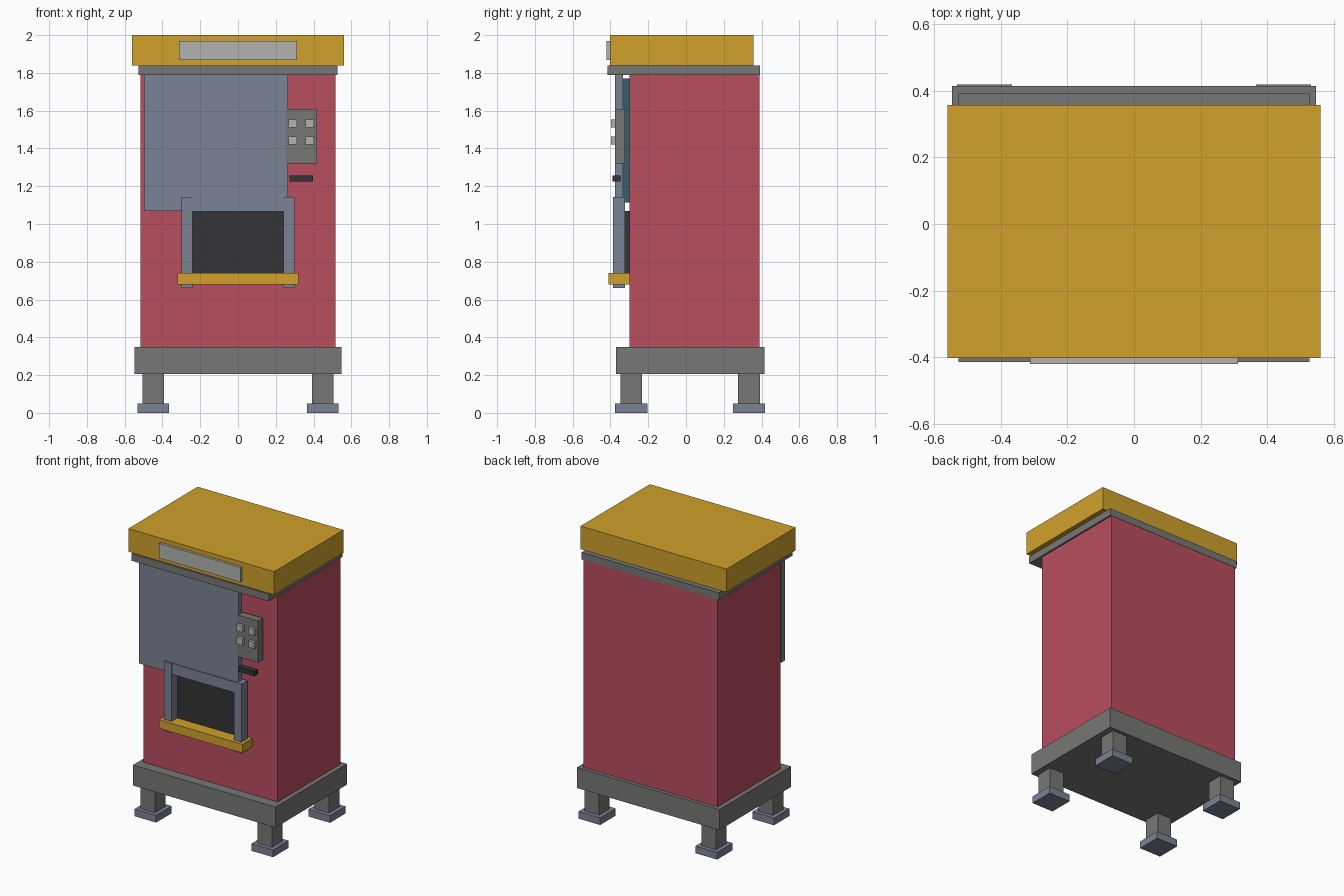
import bpy
import bmesh

if "Cube" in bpy.data.objects:
    bpy.data.objects.remove(bpy.data.objects["Cube"])


def material(name, rgb):
    m = bpy.data.materials.new(name)
    m.diffuse_color = (*rgb, 1)
    m.use_nodes = True
    m.node_tree.nodes["Principled BSDF"].inputs["Base Color"].default_value = m.diffuse_color
    return m


RED = material("red_paint", (0.49, 0.077, 0.112))
GOLD = material("gold_paint", (0.63, 0.356, 0.025))
STEEL = material("blue_steel", (0.195, 0.223, 0.296))
GREY = material("dark_grey", (0.184, 0.184, 0.18))
LIGHT = material("light_grey", (0.45, 0.45, 0.44))
BLACK = material("black", (0.034, 0.033, 0.041))
TEAL = material("teal_backing", (0.04, 0.11, 0.14))


def box(name, x, y, z, mat):
    """Box from (min, max) ranges on each axis."""
    bm = bmesh.new()
    bmesh.ops.create_cube(bm, size=1)
    for v in bm.verts:
        v.co = [r[0] if c < 0 else r[1] for c, r in zip(v.co, (x, y, z))]
    mesh = bpy.data.meshes.new(name)
    bm.to_mesh(mesh)
    bm.free()
    mesh.materials.append(mat)
    ob = bpy.data.objects.new(name, mesh)
    bpy.context.collection.objects.link(ob)
    return ob


# Cabinet, base and roof
box("cabinet", (-0.515, 0.515), (-0.30, 0.39), (0.35, 1.79), RED)
box("base_plinth", (-0.547, 0.547), (-0.37, 0.415), (0.207, 0.35), GREY)
box("roof_plate", (-0.527, 0.527), (-0.415, 0.392), (1.79, 1.84), GREY)
box("roof_cap", (-0.56, 0.56), (-0.403, 0.357), (1.84, 2.0), GOLD)
box("sign_plate", (-0.313, 0.313), (-0.42, -0.403), (1.868, 1.97), LIGHT)

# Legs with foot pads
for side, cx in (("left", -0.449), ("right", 0.449)):
    for end, cy in (("front", -0.29), ("back", 0.334)):
        box(f"{end}_{side}_leg", (cx - 0.056, cx + 0.056), (cy - 0.058, cy + 0.058), (0.05, 0.207), GREY)
        box(f"{end}_{side}_foot", (cx - 0.083, cx + 0.083), (cy - 0.085, cy + 0.085), (0, 0.05), STEEL)

# Front panel with its backing
box("front_panel", (-0.498, 0.265), (-0.375, -0.333), (1.07, 1.79), STEEL)
box("panel_backing", (-0.45, 0.22), (-0.333, -0.30), (1.115, 1.77), TEAL)

# Dispensing hatch: dark opening, posts, header and tray
box("hatch_opening", (-0.245, 0.245), (-0.323, -0.30), (0.72, 1.07), BLACK)
for side, s in (("left", -1), ("right", 1)):
    box(f"hatch_{side}_post", sorted((s * 0.24, s * 0.298)), (-0.386, -0.322), (0.66, 1.143), STEEL)
box("hatch_header", (-0.24, 0.24), (-0.38, -0.323), (1.065, 1.14), STEEL)
box("hatch_tray", (-0.32, 0.32), (-0.41, -0.30), (0.68, 0.74), GOLD)

# Control box, buttons and slot
box("control_box", (0.255, 0.418), (-0.377, -0.324), (1.32, 1.61), GREY)
for col, x in enumerate((0.29, 0.38)):
    for row, z in enumerate((1.442, 1.532)):
        box(f"button_{row}_{col}", (x - 0.022, x + 0.022), (-0.398, -0.377), (z - 0.022, z + 0.022), LIGHT)
box("coin_slot", (0.273, 0.397), (-0.389, -0.346), (1.225, 1.257), BLACK)
